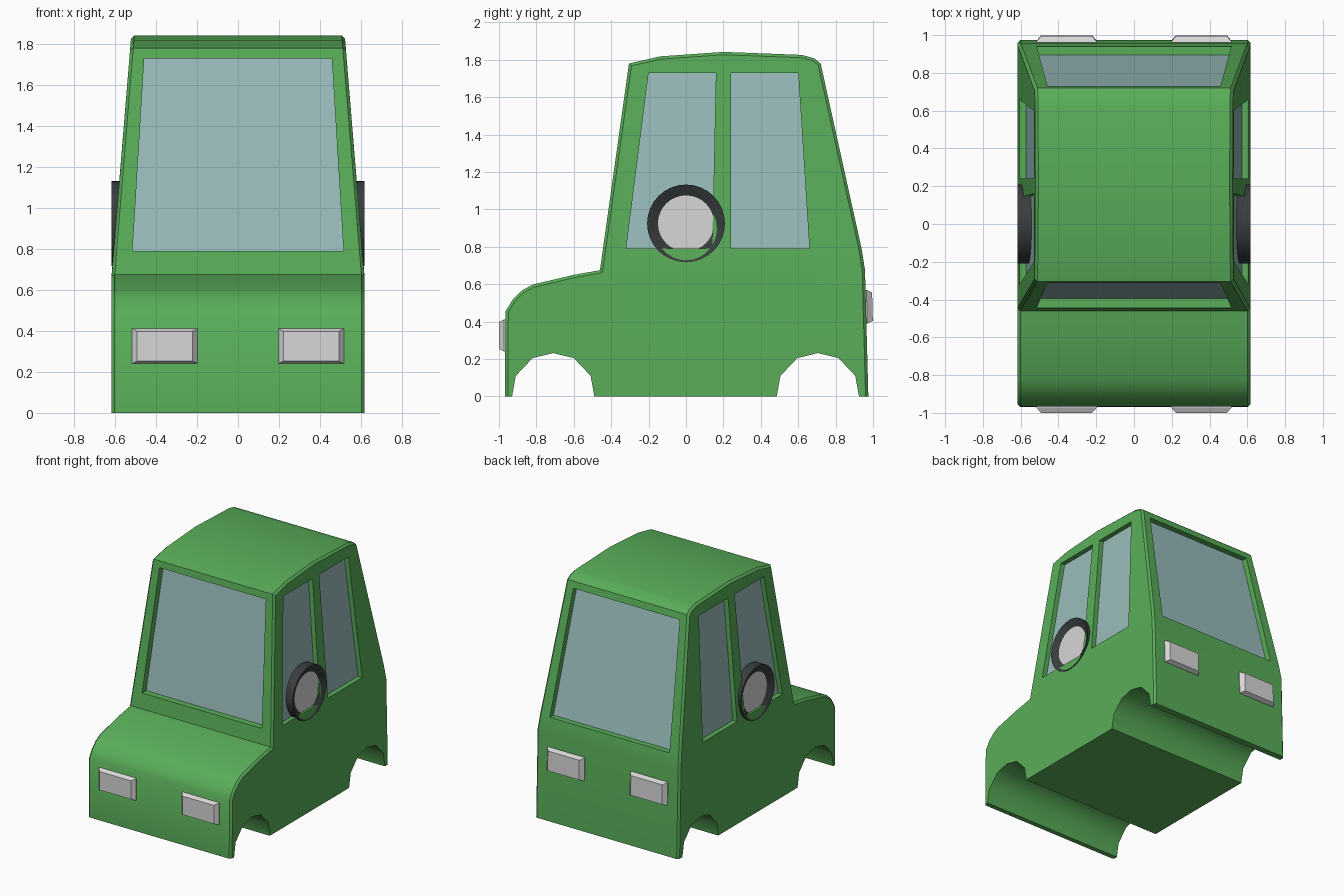
import bpy, bmesh, math

if "Cube" in bpy.data.objects:
    bpy.data.objects.remove(bpy.data.objects["Cube"])


def material(name, r, g, b):
    m = bpy.data.materials.new(name)
    m.diffuse_color = (r, g, b, 1)
    m.use_nodes = True
    m.node_tree.nodes["Principled BSDF"].inputs["Base Color"].default_value = m.diffuse_color
    return m


GREEN = material("green paint", 0.10, 0.42, 0.10)
GLASS = material("blue grey glass", 0.32, 0.51, 0.50)
GREY = material("light grey", 0.68, 0.68, 0.68)
BLACK = material("dark rubber", 0.04, 0.047, 0.047)


def finish(bm, name, mats, smooth=None):
    bmesh.ops.recalc_face_normals(bm, faces=bm.faces[:])
    me = bpy.data.meshes.new(name)
    bm.to_mesh(me)
    bm.free()
    for m in mats:
        me.materials.append(m)
    ob = bpy.data.objects.new(name, me)
    bpy.context.collection.objects.link(ob)
    bpy.ops.object.select_all(action='DESELECT')
    bpy.context.view_layer.objects.active = ob
    ob.select_set(True)
    if smooth:
        bpy.ops.object.shade_smooth_by_angle(angle=math.radians(smooth))
    return ob


def loft(bm, rings, caps=True):
    """Join rings of points with quads and close the ends."""
    vs = [[bm.verts.new(p) for p in r] for r in rings]
    n = len(vs[0])
    for a, b in zip(vs, vs[1:]):
        for i in range(n):
            j = (i + 1) % n
            bm.faces.new((a[i], a[j], b[j], b[i]))
    if caps:
        return bm.faces.new(vs[0]), bm.faces.new(vs[-1])


# Body: side profile (y, z) with wheel arches, extruded across the width
BELT, HALF, SLOPE = 0.675, 0.617, 0.082
ARCH = [(-0.22, 0), (-0.2, 0.11), (-0.11, 0.205), (0, 0.232),
        (0.11, 0.205), (0.2, 0.11), (0.22, 0)]
TOP = [(0.975, 0), (0.957, BELT), (0.94, 0.785), (0.72, 1.78), (0.685, 1.808),
       (0.62, 1.826), (0.2, 1.842), (-0.14, 1.818), (-0.305, 1.78),
       (-0.46, BELT), (-0.6, 0.65), (-0.82, 0.598), (-0.875, 0.568),
       (-0.925, 0.52), (-0.965, 0.455), (-0.968, 0)]
profile = [(-0.71 + y, z) for y, z in ARCH] + [(0.705 + y, z) for y, z in ARCH] + TOP


def side_x(z):
    return HALF - max(0, z - BELT) * SLOPE


bm = bmesh.new()
loft(bm, [[(s, y, z) for y, z in profile] for s in (-1, 1)])
bmesh.ops.bisect_plane(bm, geom=bm.verts[:] + bm.edges[:] + bm.faces[:], dist=1e-4,
                       plane_co=(0, 0, BELT), plane_no=(0, 0, 1))
for v in bm.verts:
    v.co.x = math.copysign(side_x(v.co.z), v.co.x)
bmesh.ops.recalc_face_normals(bm, faces=bm.faces[:])
rim = [e for e in bm.edges if e.verts[0].co.x * e.verts[1].co.x > 0
       and e.calc_length() < 1.3 and max(v.co.z for v in e.verts) > 0.25]
bmesh.ops.bevel(bm, geom=rim, offset=0.015, segments=1, affect='EDGES', profile=0.5)
body = finish(bm, "car_body", [GREEN, GLASS])


# Windows: recesses cut into the body, with the recess floor as glass
def cut_window(points, inward):
    rings = [[tuple(c + d * k for c, d in zip(p, inward)) for p in points]
             for k in (-2, 1)]
    b = bmesh.new()
    floor = loft(b, rings)[1]
    floor.material_index = 1
    cutter = finish(b, "window_cutter", [GREEN, GLASS])
    cutter.hide_render = True
    bpy.context.view_layer.objects.active = body
    mod = body.modifiers.new("window", 'BOOLEAN')
    mod.operation, mod.solver, mod.object = 'DIFFERENCE', 'EXACT', cutter
    bpy.ops.object.modifier_apply(modifier=mod.name)
    bpy.data.objects.remove(cutter)


def end_y(z, a, b):
    return a[0] + (b[0] - a[0]) * (z - a[1]) / (b[1] - a[1])


LOW, HIGH = 0.79, 1.73
outline = [(-0.515, LOW), (0.515, LOW), (0.458, HIGH), (-0.458, HIGH)]
cut_window([(x, end_y(z, TOP[9], TOP[8]), z) for x, z in outline], (0, 0.05, 0))
cut_window([(x, end_y(z, TOP[2], TOP[3]), z) for x, z in outline], (0, -0.045, 0))
for s in (-1, 1):
    for ys in ((-0.32, 0.14, 0.16, -0.2), (0.24, 0.66, 0.6, 0.24)):
        cut_window([(s * side_x(z), y, z) for y, z in zip(ys, (LOW, LOW, HIGH, HIGH))],
                   (-s * 0.037, 0, 0))
bpy.context.view_layer.objects.active = body
body.select_set(True)
bpy.ops.object.shade_smooth_by_angle(angle=math.radians(35))


# Lights: tapered plates on the front and back
def light(name, s, z0, z1, y_in, y_base, y_out, lean):
    def rect(y, dx, dz):
        return [(s * x, y + t, z) for x, z, t in
                ((0.197 + dx, z0 + dz, lean), (0.517 - dx, z0 + dz, lean),
                 (0.517 - dx, z1 - dz, -lean), (0.197 + dx, z1 - dz, -lean))]
    b = bmesh.new()
    loft(b, [rect(y_in, 0, 0), rect(y_base, 0, 0), rect(y_out, 0.025, 0.014)])
    finish(b, name, [GREY])


# Wheels: tyre with a dished face and a flat hub, one on each side
def circle(x, r, n=32):
    return [(x, r * math.cos(2 * math.pi * i / n),
             0.925 + r * math.sin(2 * math.pi * i / n)) for i in range(n)]


for s, side in ((-1, "left"), (1, "right")):
    light("headlight_" + side, s, 0.24, 0.412, -0.94, -0.972, -1.0, 0)
    light("tail_light_" + side, s, 0.39, 0.57, 0.94, 0.967, 0.997, 0.002)
    b = bmesh.new()
    loft(b, [circle(s * x, r) for x, r in
             ((0.53, 0.15), (0.53, 0.208), (0.617, 0.208), (0.59, 0.15), (0.53, 0.15))], False)
    bmesh.ops.remove_doubles(b, verts=b.verts[:], dist=1e-5)
    finish(b, "tyre_" + side, [BLACK], 35)
    b = bmesh.new()
    loft(b, [circle(s * 0.535, 0.15), circle(s * 0.591, 0.15)])
    finish(b, "hub_" + side, [GREY])
